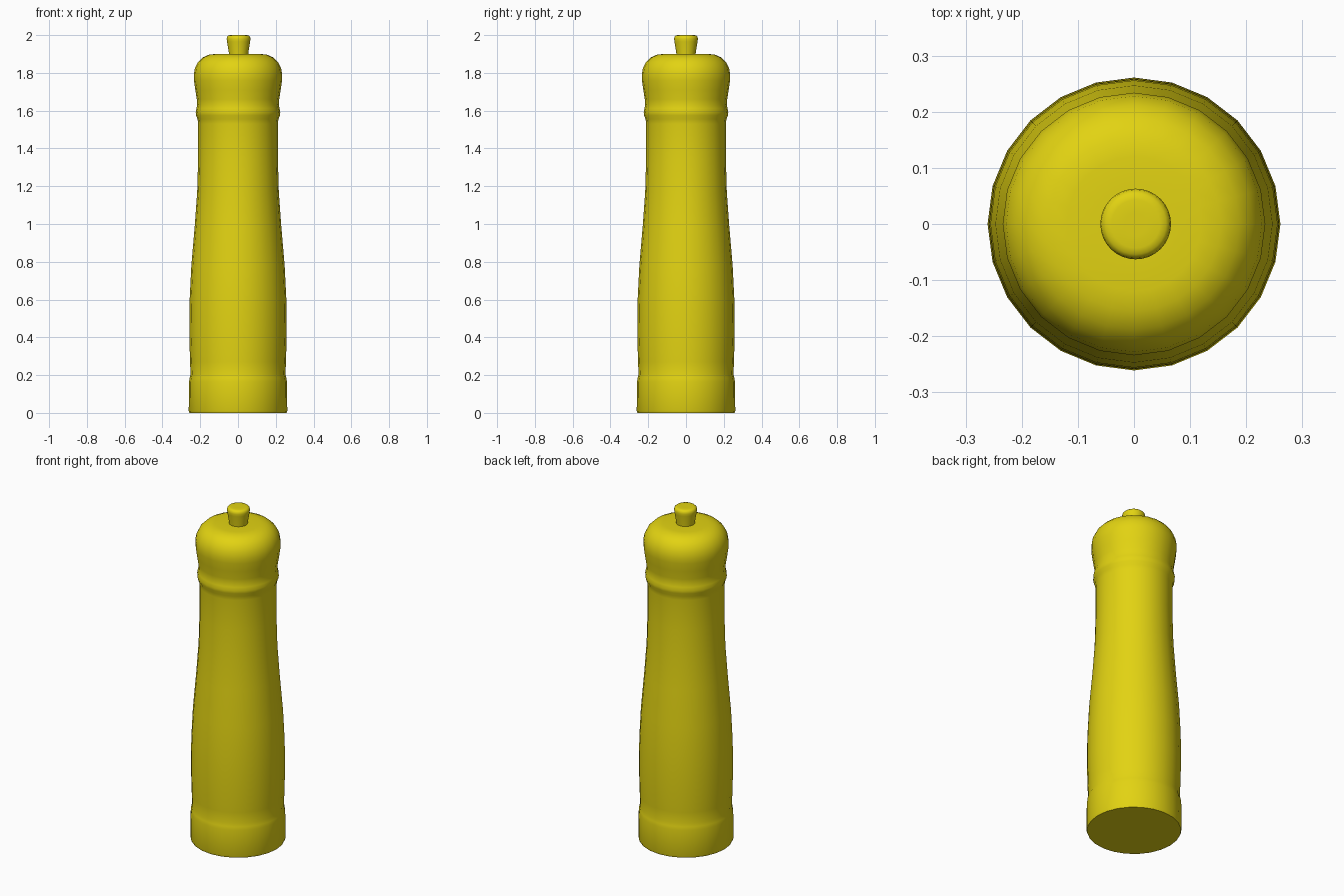
import bpy, bmesh, math

cube = bpy.data.objects.get("Cube")
if cube:
    bpy.data.objects.remove(cube, do_unlink=True)

yellow = bpy.data.materials.new("yellow_lacquer")
yellow.use_nodes = True
colour = (0.76, 0.65, 0.006, 1)
yellow.diffuse_color = colour
yellow.node_tree.nodes["Principled BSDF"].inputs["Base Color"].default_value = colour


def lathe(name, profile, sides, x=0.0):
    """Turn a (radius, height) profile around z and close both ends."""
    bm = bmesh.new()
    rings = []
    for r, z in profile:
        angles = [2 * math.pi * i / sides for i in range(sides)]
        rings.append([bm.verts.new((r * math.cos(a), r * math.sin(a), z)) for a in angles])
    for low, high in zip(rings, rings[1:]):
        for i in range(sides):
            j = (i + 1) % sides
            bm.faces.new((low[i], low[j], high[j], high[i]))
    bm.faces.new(rings[0][::-1])
    bm.faces.new(rings[-1])
    mesh = bpy.data.meshes.new(name)
    bm.to_mesh(mesh)
    bm.free()
    mesh.materials.append(yellow)
    obj = bpy.data.objects.new(name, mesh)
    obj.location.x = x
    bpy.context.collection.objects.link(obj)
    bpy.ops.object.select_all(action="DESELECT")
    obj.select_set(True)
    bpy.context.view_layer.objects.active = obj
    bpy.ops.object.shade_smooth_by_angle(angle=math.radians(50))
    return obj


# Turned body: foot, waisted barrel, collar ring and domed head
body_profile = [
    (0.257, 0), (0.261, 0.012), (0.259, 0.165), (0.256, 0.185), (0.251, 0.205),
    (0.254, 0.27), (0.258, 0.42), (0.256, 0.6), (0.247, 0.78), (0.229, 0.99),
    (0.216, 1.17), (0.211, 1.35), (0.211, 1.53), (0.214, 1.555), (0.222, 1.575),
    (0.224, 1.592), (0.220, 1.612), (0.216, 1.63), (0.218, 1.66), (0.226, 1.71),
    (0.233, 1.76), (0.234, 1.79), (0.228, 1.825), (0.212, 1.857), (0.188, 1.881),
    (0.155, 1.896), (0.12, 1.9), (0.06, 1.9),
]
lathe("mill_body", body_profile, 24)

# Flared knob on top
knob_profile = [
    (0.05, 1.885), (0.052, 1.91), (0.061, 1.965), (0.063, 1.98),
    (0.061, 1.991), (0.054, 1.998), (0.043, 2.0), (0.02, 2.0),
]
lathe("top_knob", knob_profile, 32, x=0.003)
